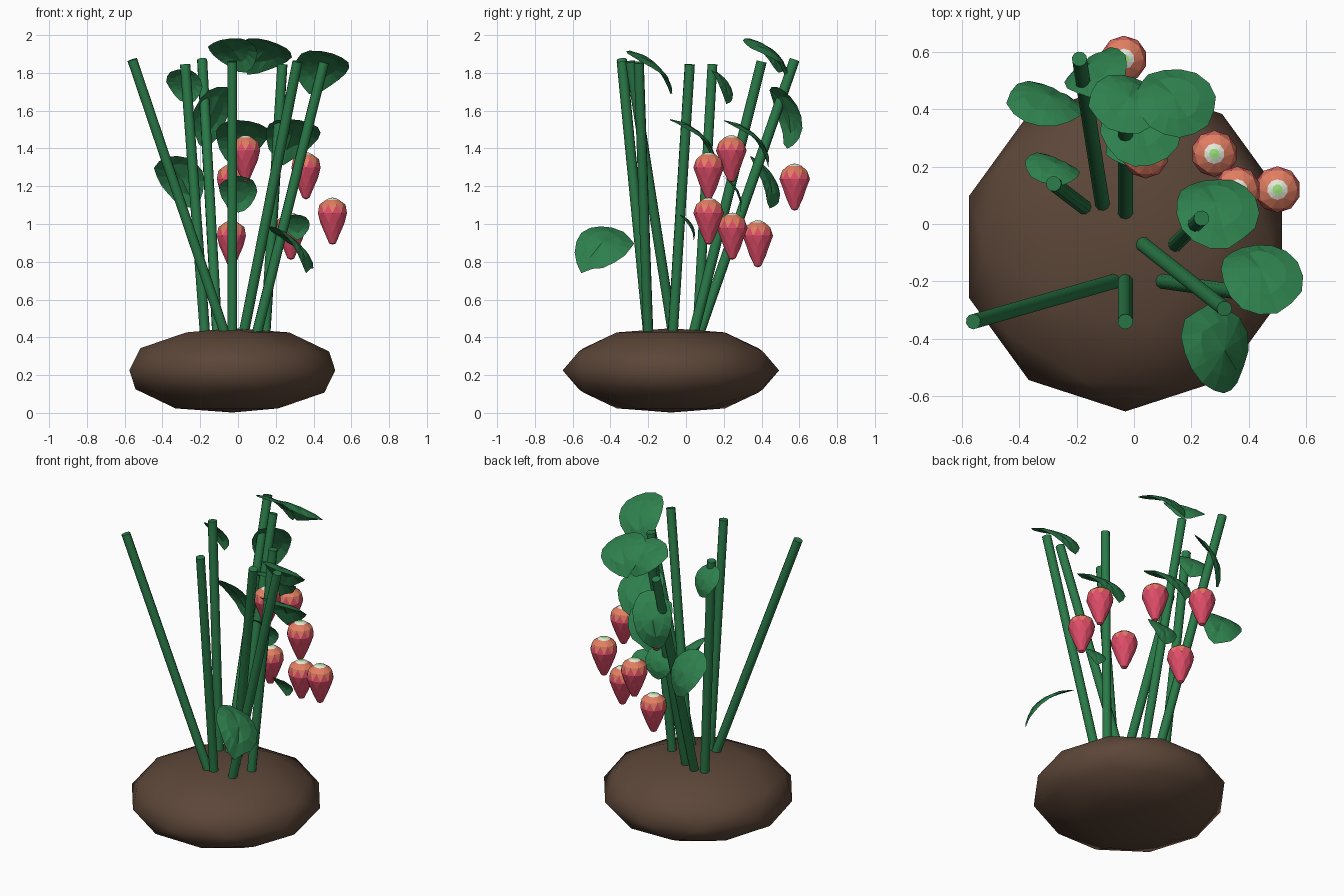
import bpy, bmesh, math, random
from mathutils import Vector, Matrix

if "Cube" in bpy.data.objects:
    bpy.data.objects.remove(bpy.data.objects["Cube"])

random.seed(4)


def srgb(r, g, b):
    return tuple((c / 255 / 12.92) if c < 11 else ((c / 255 + 0.055) / 1.055) ** 2.4
                 for c in (r, g, b)) + (1,)


def material(name, *rgb):
    m = bpy.data.materials.new(name)
    m.diffuse_color = srgb(*rgb)
    m.use_nodes = True
    m.node_tree.nodes["Principled BSDF"].inputs["Base Color"].default_value = m.diffuse_color
    return m


SOIL = material("soil brown", 92, 70, 56)
STEM = material("stem green", 42, 122, 72)
LEAF = material("leaf green", 46, 128, 77)
RED = material("berry red", 226, 78, 106)
ORANGE = material("berry orange", 226, 126, 98)
WHITE = material("berry white", 232, 236, 222)
LIME = material("berry light green", 150, 222, 120)


def add_object(name, bm, mats, smooth=False):
    bmesh.ops.recalc_face_normals(bm, faces=bm.faces)
    me = bpy.data.meshes.new(name)
    bm.to_mesh(me)
    bm.free()
    for m in mats:
        me.materials.append(m)
    ob = bpy.data.objects.new(name, me)
    bpy.context.collection.objects.link(ob)
    if smooth:
        bpy.ops.object.select_all(action='DESELECT')
        ob.select_set(True)
        bpy.context.view_layer.objects.active = ob
        bpy.ops.object.shade_smooth_by_angle(angle=math.radians(50))
    return ob


# Soil mound: squashed icosphere
bm = bmesh.new()
bmesh.ops.create_icosphere(bm, subdivisions=2, radius=1)
for v in bm.verts:
    z = v.co.z
    if 0.8 < z < 0.9 or -0.9 < z < -0.8:
        z *= 1.06
    v.co = (-0.03 + 0.573 * v.co.x, -0.08 + 0.573 * v.co.y, 0.225 + 0.223 * z)
add_object("soil_mound", bm, [SOIL], True)

# Stems: base x, y and top x, y, z
STEMS = [
    ((-0.07, -0.20), (-0.56, -0.34, 1.87)),
    ((-0.03, -0.20), (-0.03, -0.34, 1.86)),
    ((0.10, -0.20), (0.455, -0.25, 1.855)),
    ((0.03, -0.07), (0.315, -0.295, 1.86)),
    ((0.145, -0.07), (0.235, 0.02, 1.845)),
    ((-0.175, 0.06), (-0.28, 0.14, 1.845)),
    ((-0.11, 0.07), (-0.19, 0.575, 1.87)),
    ((-0.03, 0.04), (-0.03, 0.40, 1.86)),
]
for i, (base, top) in enumerate(STEMS):
    a, b = Vector((*base, 0.42)), Vector(top)
    bm = bmesh.new()
    rot = (b - a).to_track_quat('Z', 'Y').to_matrix().to_4x4()
    bmesh.ops.create_cone(bm, cap_ends=True, segments=10, radius1=0.027, radius2=0.027,
                          depth=(b - a).length, matrix=Matrix.Translation((a + b) / 2) @ rot)
    add_object(f"stem_{i + 1}", bm, [STEM], True)


# Berries: low-poly teardrop, coloured in bands by height
def berry(name, x, y, z0):
    n = 10
    profile = [(0.018, 0.008), (0.042, 0.06), (0.064, 0.115), (0.081, 0.168),
               (0.069, 0.213), (0.036, 0.238), (0.018, 0.247)]
    bm = bmesh.new()
    rings = []
    for k, (r, h) in enumerate(profile):
        off = 0.5 * (k % 2)
        rings.append([bm.verts.new((x + r * math.cos((j + off) * math.tau / n),
                                    y + r * math.sin((j + off) * math.tau / n), z0 + h))
                      for j in range(n)])
    tip = bm.verts.new((x, y, z0))
    cap = bm.verts.new((x, y, z0 + 0.25))
    for k in range(len(rings) - 1):
        lo, hi = rings[k], rings[k + 1]
        mat = [0, 0, 0, 0, 1, 2][k]
        for j in range(n):
            m = (j + 1) % n
            if k % 2 == 0:
                tris = ((lo[j], lo[m], hi[j]), (lo[m], hi[m], hi[j]))
            else:
                tris = ((lo[j], hi[m], hi[j]), (lo[j], lo[m], hi[m]))
            for t in tris:
                f = bm.faces.new(t)
                # upper half of the shoulder band is already orange
                f.material_index = 1 if k == 3 and t.count(hi[j]) and t.count(hi[m]) else mat
    for j in range(n):
        bm.faces.new((tip, rings[0][j], rings[0][(j + 1) % n]))
        bm.faces.new((cap, rings[-1][j], rings[-1][(j + 1) % n])).material_index = 3
    add_object(name, bm, [RED, ORANGE, WHITE, LIME])


BERRIES = [(0.04, 0.24, 1.22), (0.36, 0.12, 1.13), (-0.035, 0.575, 1.07),
           (0.50, 0.12, 0.89), (0.28, 0.245, 0.81), (-0.035, 0.38, 0.77)]
for i, p in enumerate(BERRIES):
    berry(f"berry_{i + 1}", *p)


# Leaves: thin drooping lens with a pointed tip, tip running downhill (plus a twist)
def leaf(name, centre, normal, length, width, twist=0):
    nrm = Vector(normal).normalized()
    u = (Vector((0, 0, -1)) + nrm * nrm.z).normalized()
    u.rotate(Matrix.Rotation(math.radians(twist), 3, nrm))
    w = nrm.cross(u)
    n = 16
    jit = [1 + random.uniform(-0.05, 0.03) for _ in range(n)]

    def point(r, j, side):
        a = j * math.tau / n
        c, s = math.cos(a), math.sin(a)
        p = r * jit[j] * c * (1.06 if j == 0 else 1)
        q = r * jit[j] * s * (1 - 0.12 * c)
        lift = 0.018 - 0.045 * p * p - 0.015 * q * q - 0.02 * max(p, 0) ** 3
        lift += side * 0.008 * (1 - r) - 0.006 * (abs(q) < 0.1) * (r < 0.9)
        return Vector(centre) + u * p * length / 2 + w * q * width / 2 + nrm * lift * length / 0.3

    bm = bmesh.new()
    rim = [bm.verts.new(point(1, j, 0)) for j in range(n)]
    for side in (1, -1):
        mid = [bm.verts.new(point(0.6, j, side)) for j in range(n)]
        hub = bm.verts.new(point(0, 0, side))
        for j in range(n):
            m = (j + 1) % n
            bm.faces.new((hub, mid[j], mid[m]))
            bm.faces.new((mid[j], rim[j], rim[m]))
            bm.faces.new((mid[j], rim[m], mid[m]))
    add_object(name, bm, [LEAF])


LEAVES = [
    ((0.44, -0.17, 1.83), (0.05, 0.64, 0.77), 0.33, 0.29, 25),
    ((0.285, 0.06, 1.47), (0.0, 0.64, 0.77), 0.33, 0.29, 15),
    ((0.02, 0.345, 1.465), (0.0, 0.64, 0.77), 0.33, 0.28, 15),
    ((-0.02, 0.43, 1.915), (0.15, 0.6, 0.78), 0.27, 0.26, -20),
    ((0.14, 0.435, 1.91), (0.1, 0.55, 0.82), 0.30, 0.28, 40),
    ((-0.28, 0.20, 1.74), (0.25, 0.82, 0.5), 0.21, 0.19, -15),
    ((-0.30, 0.43, 1.24), (0.25, 0.84, 0.5), 0.32, 0.26, -20),
    ((-0.14, 0.54, 1.585), (-0.5, 0.76, 0.4), 0.35, 0.23, 10),
    ((0.0, 0.265, 1.17), (0.0, 0.87, 0.48), 0.21, 0.20, 0),
    ((0.31, 0.02, 0.995), (0.1, 0.82, 0.55), 0.15, 0.14, 0),
    ((0.30, -0.44, 0.89), (0.68, 0.0, 0.73), 0.34, 0.29, -38),
]
for i, args in enumerate(LEAVES):
    leaf(f"leaf_{i + 1}", *args)
